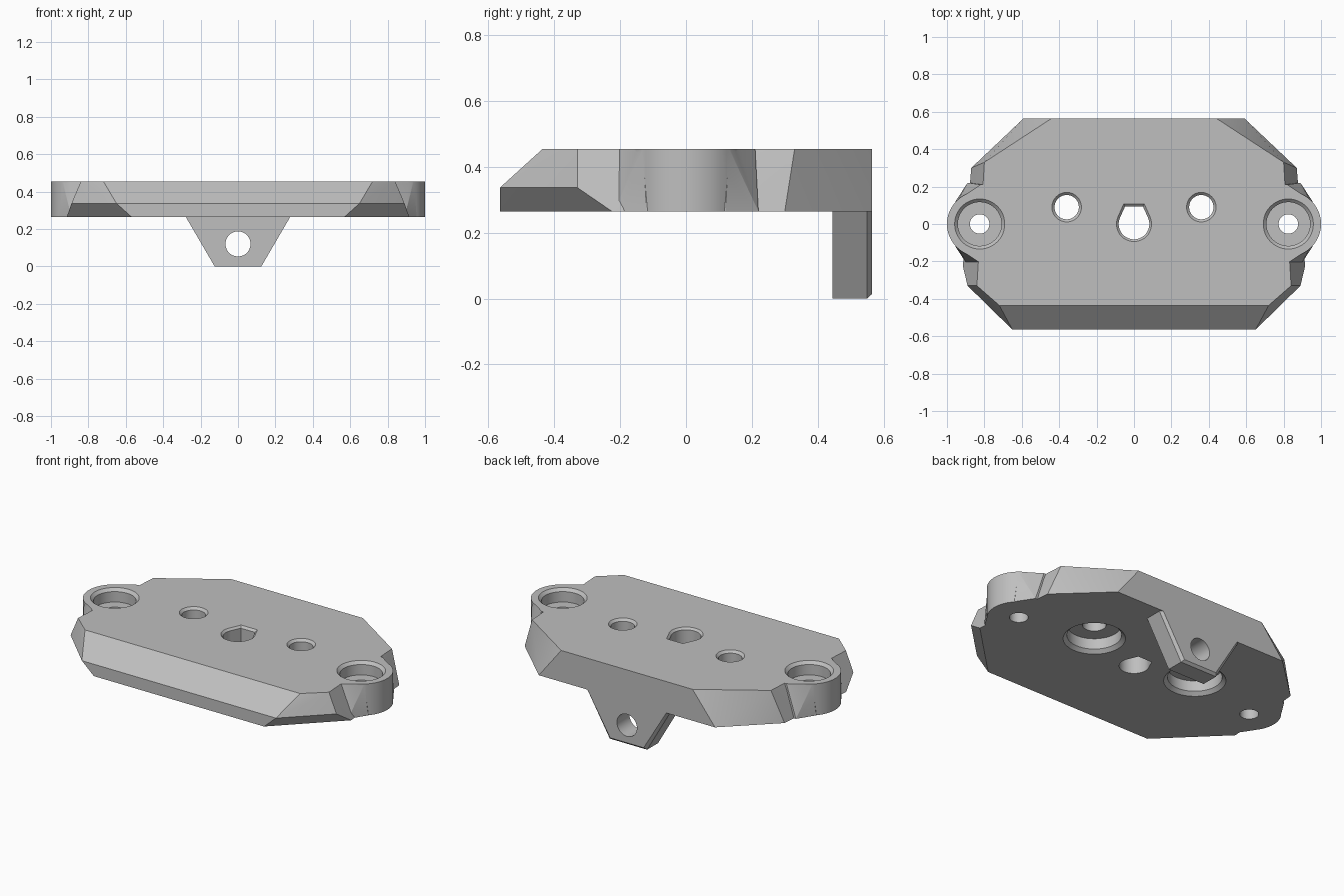
import bpy, bmesh, math

BASE, TOP = 0.265, 0.455

if "Cube" in bpy.data.objects:
    bpy.data.objects.remove(bpy.data.objects["Cube"], do_unlink=True)

grey = bpy.data.materials.new("plain grey")
grey.use_nodes = True
colour = (0.52, 0.52, 0.52, 1)
grey.diffuse_color = colour
grey.node_tree.nodes["Principled BSDF"].inputs["Base Color"].default_value = colour


def hull(name, points):
    """Convex solid around the points."""
    bm = bmesh.new()
    for p in points:
        bm.verts.new(p)
    bmesh.ops.convex_hull(bm, input=bm.verts)
    bmesh.ops.delete(bm, geom=[v for v in bm.verts if not v.link_faces], context='VERTS')
    bmesh.ops.dissolve_limit(bm, angle_limit=math.radians(0.5), verts=bm.verts, edges=bm.edges)
    bmesh.ops.recalc_face_normals(bm, faces=bm.faces)
    mesh = bpy.data.meshes.new(name)
    bm.to_mesh(mesh)
    bm.free()
    mesh.materials.append(grey)
    obj = bpy.data.objects.new(name, mesh)
    bpy.context.collection.objects.link(obj)
    return obj


def ring(x, y, r, z, n=48):
    return [(x + r * math.cos(2 * math.pi * i / n),
             y + r * math.sin(2 * math.pi * i / n), z) for i in range(n)]


def both_sides(points):
    return [(s * x, y, z) for x, y, z in points for s in (1, -1)]


def combine(target, tool, operation):
    """Join or cut with a tool, then discard it."""
    mod = target.modifiers.new("combine", 'BOOLEAN')
    mod.operation, mod.solver, mod.object = operation, 'EXACT', tool
    tool.hide_render = True
    bpy.context.view_layer.objects.active = target
    bpy.ops.object.modifier_apply(modifier=mod.name)
    bpy.data.objects.remove(tool, do_unlink=True)


def bore(x, y, r0, z0, r1, z1):
    combine(plate, hull("bore_cutter", ring(x, y, r0, z0) + ring(x, y, r1, z1)), 'DIFFERENCE')


# Main plate with sloped front, sides and corners
plate = hull("mounting_plate", both_sides([
    (0.72, -0.435, TOP), (0.84, -0.33, TOP), (0.80, 0.33, TOP), (0.44, 0.565, TOP),
    (0.65, -0.565, 0.337), (0.89, -0.33, 0.337),
    (0.57, -0.565, BASE), (0.915, -0.225, BASE), (0.87, 0.30, BASE), (0.59, 0.565, BASE)]))

# Round ears and the tapered webs that blend them into the plate
for s in (1, -1):
    x = s * 0.825
    web = [(s * px, t * py, z) for t in (1, -1) for px, py, z in (
        (0.6, 0.21, TOP), (0.82, 0.21, TOP), (0.94, 0.13, TOP),
        (0.6, 0.22, BASE), (0.89, 0.22, BASE), (0.955, 0.12, BASE))]
    combine(plate, hull("ear_web", web), 'UNION')
    combine(plate, hull("ear", ring(x, 0, 0.175, BASE) + ring(x, 0, 0.175, TOP)), 'UNION')

# Hanging tab with a cross hole and chamfered rear edges
tab = hull("hanging_tab", both_sides([
    (0.125, 0.445, 0), (0.125, 0.55, 0), (0.112, 0.565, 0.014),
    (0.30, 0.445, 0.3), (0.30, 0.55, 0.3), (0.285, 0.565, 0.3)]))
cross = [(x, y, z) for y in (0.4, 0.6) for x, z, _ in ring(0, 0.12, 0.067, 0)]
combine(tab, hull("cross_cutter", cross), 'DIFFERENCE')
combine(plate, tab, 'UNION')

for s in (1, -1):
    # Ear counterbore, its chamfer and the screw hole
    x = s * 0.825
    bore(x, 0, 0.117, TOP - 0.08, 0.117, TOP + 0.1)
    bore(x, 0, 0.117, TOP - 0.017, 0.144, TOP + 0.01)
    bore(x, 0, 0.052, BASE - 0.1, 0.052, TOP)
    # Inner hole, chamfered above, with a wide recess below
    x = s * 0.36
    bore(x, 0.09, 0.065, BASE - 0.1, 0.065, TOP + 0.1)
    bore(x, 0.09, 0.065, TOP - 0.014, 0.089, TOP + 0.01)
    bore(x, 0.09, 0.15, BASE - 0.1, 0.15, BASE + 0.085)
    bore(x, 0.09, 0.182, BASE - 0.01, 0.15, BASE + 0.02)


def drop(r, z):
    """Round outline with a flat-topped point at the back."""
    return ring(0, 0, r, z) + both_sides([(r * 0.58, r * 1.15, z)])


# Central flat-topped hole with chamfer
combine(plate, hull("centre_cutter", drop(0.082, BASE - 0.1) + drop(0.082, TOP + 0.1)), 'DIFFERENCE')
combine(plate, hull("centre_chamfer", drop(0.082, TOP - 0.012) + drop(0.104, TOP + 0.01)), 'DIFFERENCE')

bpy.ops.object.select_all(action='DESELECT')
plate.select_set(True)
bpy.context.view_layer.objects.active = plate
bpy.ops.object.shade_smooth_by_angle(angle=math.radians(20))
